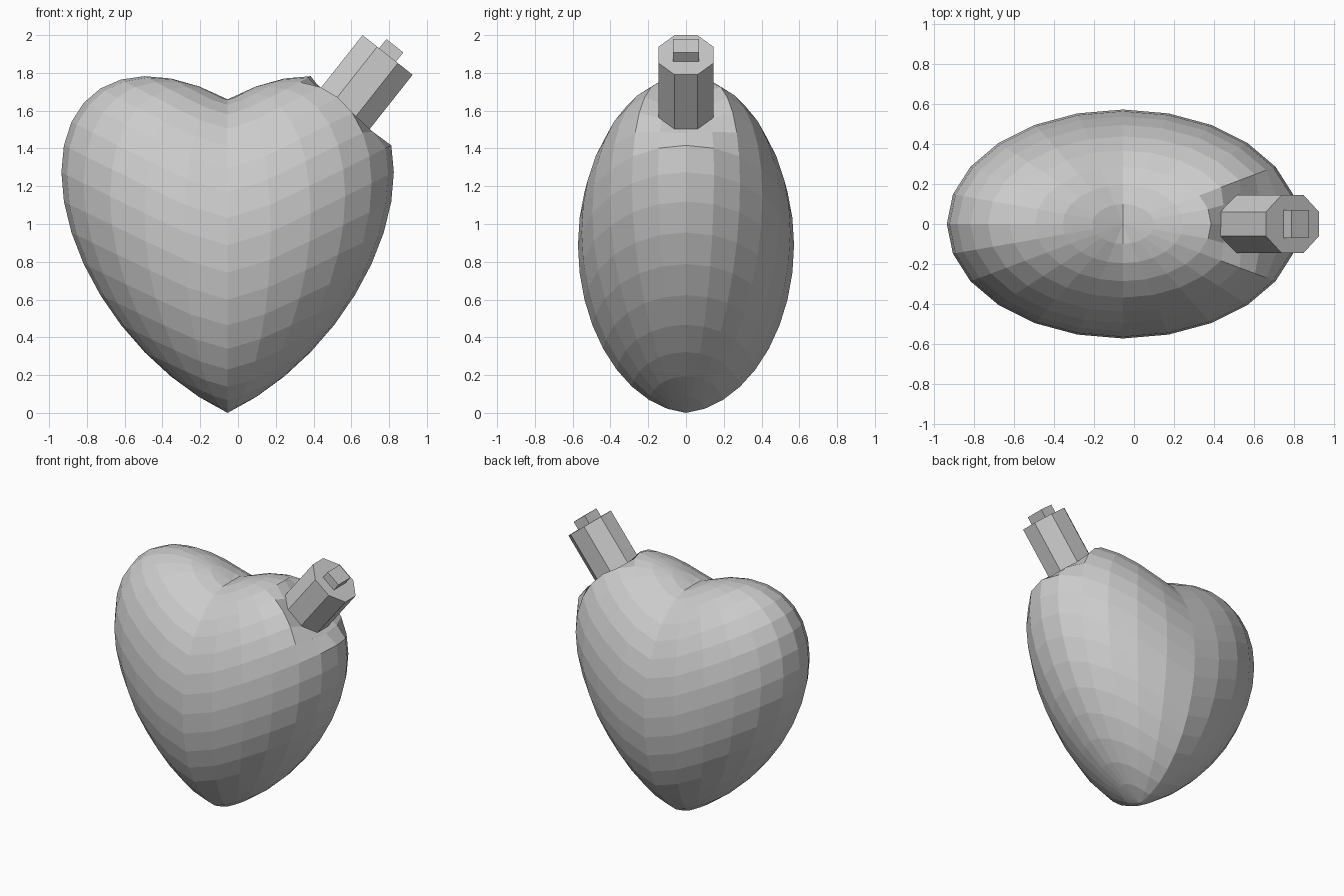
import bpy, bmesh, math
from mathutils import Matrix, Vector

cube = bpy.data.objects.get("Cube")
if cube:
    bpy.data.objects.remove(cube, do_unlink=True)

grey = bpy.data.materials.new("plain_grey")
grey.use_nodes = True
grey.diffuse_color = (0.6, 0.6, 0.6, 1)
grey.node_tree.nodes["Principled BSDF"].inputs["Base Color"].default_value = (0.6, 0.6, 0.6, 1)


def finish(bm, name):
    mesh = bpy.data.meshes.new(name)
    bm.to_mesh(mesh)
    bm.free()
    mesh.materials.append(grey)
    obj = bpy.data.objects.new(name, mesh)
    bpy.context.collection.objects.link(obj)
    return obj


# Heart: an ellipsoid whose sides are lifted into two lobes
CENTRE_X, HALF_X, HALF_Y, HALF_Z = -0.055, 0.88, 0.572, 0.83
AXIS = Vector((0.62, 0, 0.784)).normalized()   # direction of the tube
SEAT = 1.61                                    # plane of the flattened seat

bm = bmesh.new()
bmesh.ops.create_uvsphere(bm, u_segments=24, v_segments=18, radius=1)
for v in bm.verts:
    n = v.co.copy()
    polar = math.degrees(math.acos(max(-1, min(1, n.z))))
    azimuth = abs(math.degrees(math.atan2(n.y, n.x)))
    x, y = n.x * HALF_X, n.y * HALF_Y
    lift = (0.505 + 0.03 * n.z) * math.hypot(x, 0.2 * y)
    v.co = (x + CENTRE_X, y, HALF_Z * (1 + n.z) + lift)
    # Sunken flat seat around the tube
    if azimuth < 20 and 35 < polar < 75:
        over = v.co.dot(AXIS) - SEAT
        if over > 0:
            v.co -= AXIS * over
finish(bm, "heart_body")

# Tube frame: local x lies across the slope, local z runs along the tube
across = Vector((0, 1, 0)).cross(AXIS)
cap = Vector((0.792, 0, 1.895))
frame = Matrix((across, Vector((0, 1, 0)), AXIS)).transposed().to_4x4()
frame.translation = cap

# Eight-sided tube
LENGTH = 0.42
bm = bmesh.new()
bmesh.ops.create_cone(bm, cap_ends=True, segments=8, radius1=1, radius2=1, depth=LENGTH)
bmesh.ops.rotate(bm, verts=bm.verts, matrix=Matrix.Rotation(math.pi / 8, 3, 'Z'))
flat = math.cos(math.pi / 8)
if max(v.co.x for v in bm.verts) > 0.99:       # keep flats facing sideways
    bmesh.ops.rotate(bm, verts=bm.verts, matrix=Matrix.Rotation(math.pi / 8, 3, 'Z'))
for v in bm.verts:
    v.co = (v.co.x * 0.169 / flat, v.co.y * 0.145 / flat, v.co.z - LENGTH / 2)
bm.transform(frame)
finish(bm, "tube")

# Small block on the end of the tube
bm = bmesh.new()
bmesh.ops.create_cube(bm, size=1)
bmesh.ops.scale(bm, verts=bm.verts, vec=(0.114, 0.14, 0.08))
bmesh.ops.translate(bm, verts=bm.verts, vec=(0, 0, 0.022))
bm.transform(frame)
finish(bm, "end_block")
